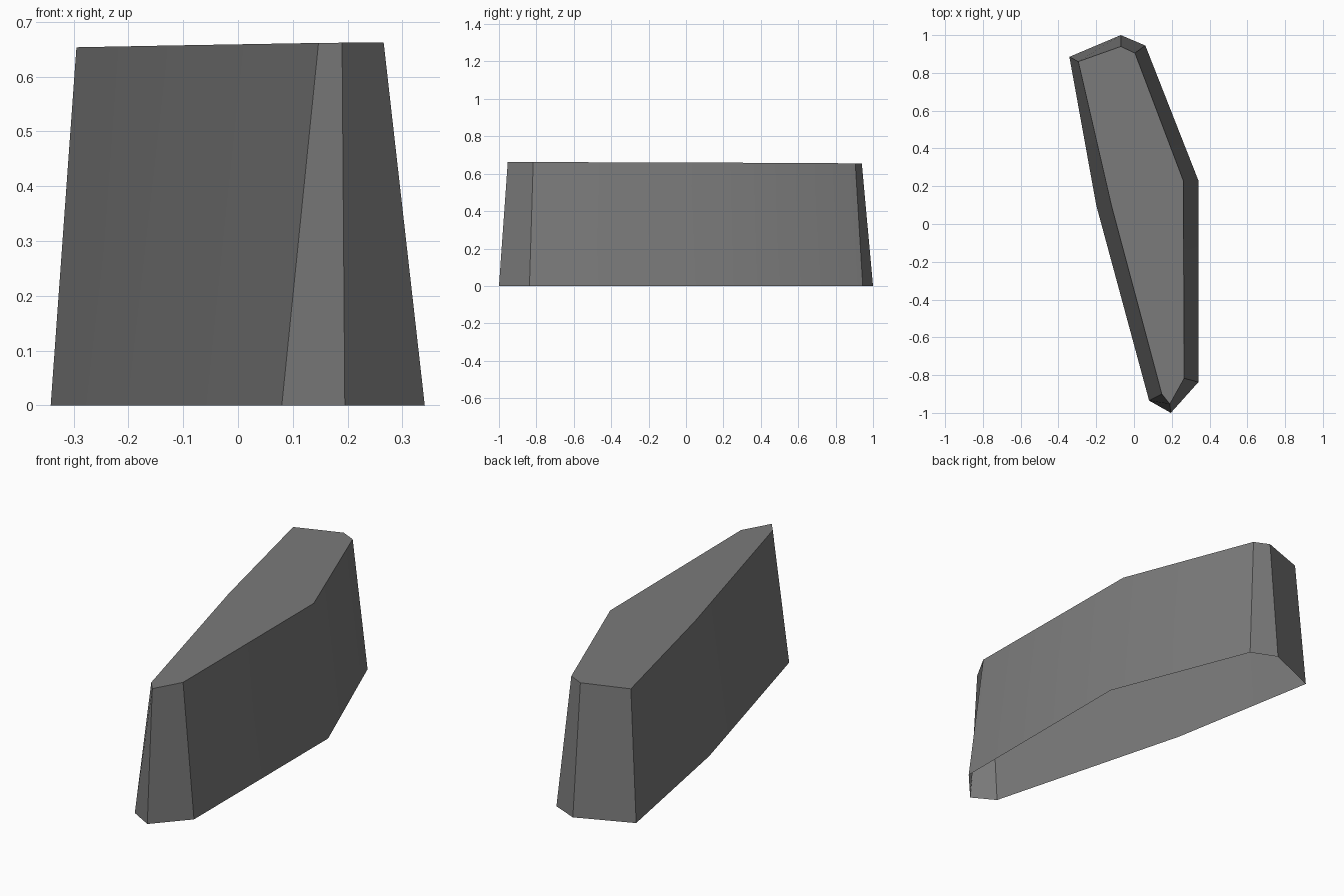
import bpy
import bmesh
import math

cube = bpy.data.objects.get("Cube")
if cube:
    bpy.data.objects.remove(cube, do_unlink=True)

# Single grey stone colour
GREY = (0.195, 0.195, 0.195, 1.0)
stone = bpy.data.materials.new("stone grey")
stone.use_nodes = True
stone.diffuse_color = GREY
bsdf = stone.node_tree.nodes["Principled BSDF"]
bsdf.inputs["Base Color"].default_value = GREY
bsdf.inputs["Roughness"].default_value = 0.9

# Footprint and smaller upper outline, clockwise from the back tip
BASE = [(-0.07, 1.0), (0.06, 0.945), (0.341, 0.23), (0.341, -0.837),
        (0.195, -1.0), (0.08, -0.935), (-0.2, 0.1), (-0.342, 0.885)]
TOP = [(-0.07, 0.94), (0.005, 0.905), (0.261, 0.23), (0.266, -0.817),
       (0.19, -0.953), (0.147, -0.9), (-0.12, 0.1), (-0.295, 0.86)]


def top_height(x, y):
    """Very slightly tilted top plane."""
    return 0.658 + 0.006 * x - 0.003 * y


# Tapered shell, open underneath: side faces between two rings, capped on top
bm = bmesh.new()
low = [bm.verts.new((x, y, 0)) for x, y in BASE]
high = [bm.verts.new((x, y, top_height(x, y))) for x, y in TOP]
bm.faces.new(reversed(high))
n = len(low)
for i in range(n):
    j = (i + 1) % n
    bm.faces.new((low[j], low[i], high[i], high[j]))

mesh = bpy.data.meshes.new("stone_slab")
bm.to_mesh(mesh)
bm.free()
mesh.materials.append(stone)
slab = bpy.data.objects.new("stone_slab", mesh)
bpy.context.collection.objects.link(slab)

# Soften the gentle side bends, keep the corners sharp
bpy.ops.object.select_all(action="DESELECT")
slab.select_set(True)
bpy.context.view_layer.objects.active = slab
bpy.ops.object.shade_smooth_by_angle(angle=math.radians(30))
